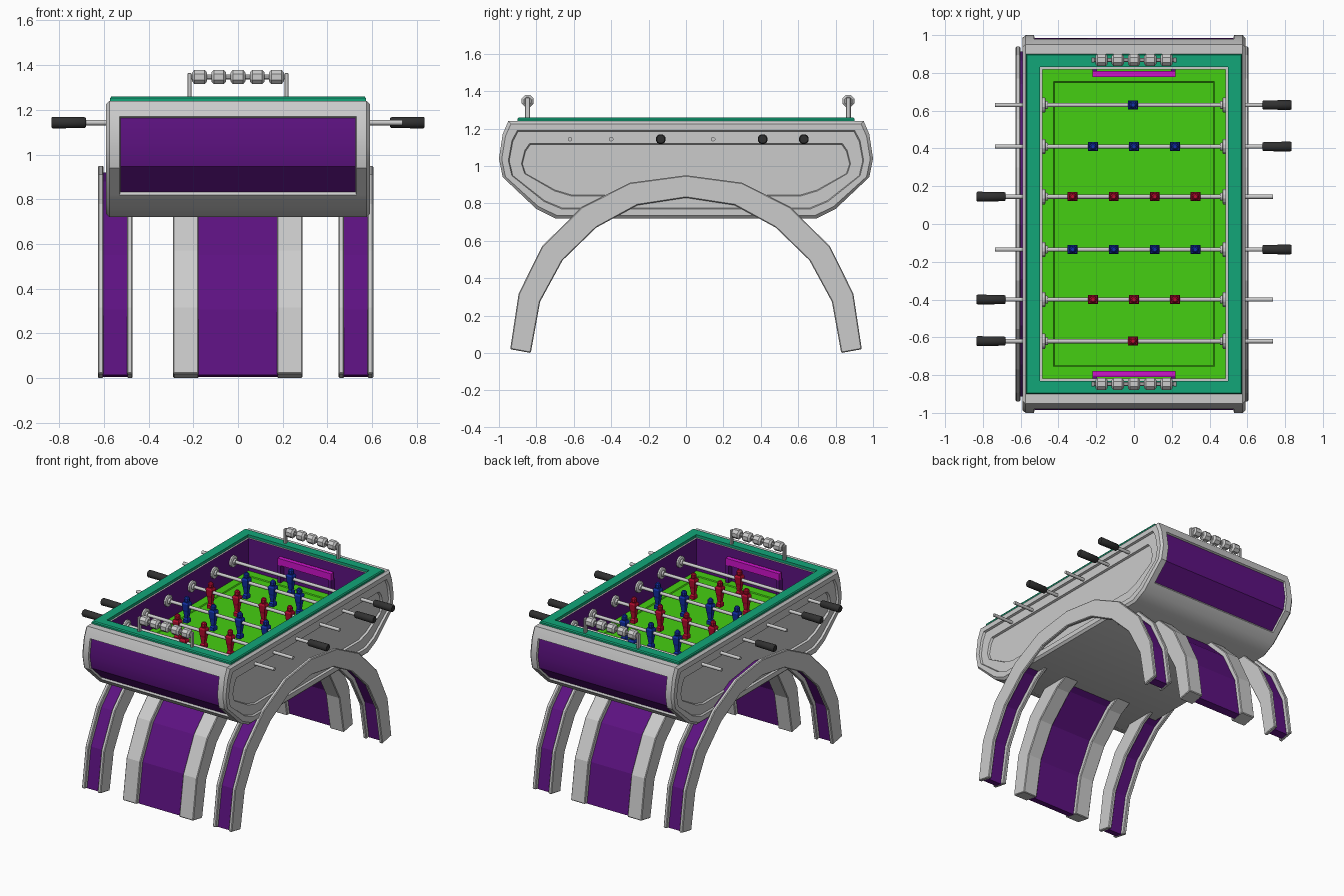
import bpy, bmesh
from math import cos, sin, pi, copysign

if "Cube" in bpy.data.objects:
    bpy.data.objects.remove(bpy.data.objects["Cube"])


def mat(name, r, g, b):
    m = bpy.data.materials.new(name)
    m.diffuse_color = (r, g, b, 1)
    m.use_nodes = True
    m.node_tree.nodes["Principled BSDF"].inputs["Base Color"].default_value = m.diffuse_color
    return m


PURPLE = mat("purple", 0.11, 0.006, 0.22)
TEAL = mat("teal", 0.006, 0.38, 0.19)
GREEN = mat("green", 0.06, 0.62, 0.006)
MAGENTA = mat("magenta", 0.62, 0.006, 0.6)
RED = mat("red", 0.5, 0.004, 0.03)
BLUE = mat("blue", 0.006, 0.03, 0.4)
BLACK = mat("black", 0.03, 0.03, 0.03)


def loft_bm(rings, caps=True):
    """Skin a list of equal-length point rings."""
    bm = bmesh.new()
    vs = [[bm.verts.new(p) for p in r] for r in rings]
    n = len(rings[0])
    for a, b in zip(vs, vs[1:]):
        for i in range(n):
            j = (i + 1) % n
            bm.faces.new((a[i], a[j], b[j], b[i]))
    if caps:
        bm.faces.new(vs[0])
        bm.faces.new(vs[-1])
    bmesh.ops.recalc_face_normals(bm, faces=bm.faces)
    return bm


def finish(bm, name, mats=(), smooth=None, bevel=0):
    me = bpy.data.meshes.new(name)
    bm.to_mesh(me)
    bm.free()
    ob = bpy.data.objects.new(name, me)
    bpy.context.collection.objects.link(ob)
    for m in mats:
        me.materials.append(m)
    if smooth:
        bpy.ops.object.select_all(action='DESELECT')
        ob.select_set(True)
        bpy.context.view_layer.objects.active = ob
        bpy.ops.object.shade_smooth_by_angle(angle=smooth)
    if bevel:
        md = ob.modifiers.new("bevel", 'BEVEL')
        md.width, md.segments = bevel, 1
    return ob


def rect(hx, hy, z, cx=0, cy=0):
    return [(cx - hx, cy - hy, z), (cx + hx, cy - hy, z), (cx + hx, cy + hy, z), (cx - hx, cy + hy, z)]


def box(name, cx, cy, hx, hy, z0, z1, mats=(), bevel=0):
    return finish(loft_bm([rect(hx, hy, z0, cx, cy), rect(hx, hy, z1, cx, cy)]), name, mats, bevel=bevel)


def lathe_x(name, stations, y, z, n=12, mats=(), smooth=0.7):
    """Turned part along x from (x, radius) stations."""
    rings = [[(x, y + r * cos(2 * pi * (i + .5) / n), z + r * sin(2 * pi * (i + .5) / n)) for i in range(n)]
             for x, r in stations]
    return finish(loft_bm(rings), name, mats, smooth)


# Cabinet: side profile lofted across x, stepped recesses on both sides
half = [(.70, .72), (.80, .77), (.853, .82), (.98, .94), (1.0, 1.04), (.98, 1.17), (.95, 1.24)]
profile = half + [(-y, z) for y, z in reversed(half)]
side = [(.56, .125), (.575, .12), (.575, .055), (.59, .05), (.59, .015), (.575, 0), (.53, 0)]
stations = [(-x, i) for x, i in side] + list(reversed(side))
bm = loft_bm([[(x, y * (1 - i), .98 + (z - .98) * (1 - i / .26)) for y, z in profile] for x, i in stations])
mid = [f for f in bm.faces if abs(f.calc_center_median().x) < .01]
panels = [f for f in mid if abs(f.calc_center_median().y) > .8 and .82 < f.calc_center_median().z < 1.17]
top = [f for f in mid if f.calc_center_median().z > 1.23][0]
# recessed purple end panels
bmesh.ops.inset_region(bm, faces=panels, thickness=.004, depth=-.014, use_even_offset=True)
for f in panels:
    f.material_index = 1
# playing cavity
bmesh.ops.inset_region(bm, faces=[top], thickness=.03)
for v in top.verts:
    v.co = (copysign(.485, v.co.x), copysign(.818, v.co.y), 1.24)
walls = bmesh.ops.inset_region(bm, faces=[top], thickness=.001)['faces']
for v in top.verts:
    v.co = (copysign(.485, v.co.x), copysign(.818, v.co.y), .985)
for f in walls:
    f.material_index = 1
grey = bpy.data.materials.new("grey")
finish(bm, "cabinet", (grey, PURPLE), smooth=0.6)

# Teal top frame
frame = [rect(.572, .9, 1.238), rect(.572, .9, 1.252), rect(.566, .894, 1.26),
         rect(.497, .83, 1.26), rect(.497, .83, 1.238), rect(.572, .9, 1.238)]
bm = loft_bm(frame, caps=False)
bmesh.ops.remove_doubles(bm, verts=bm.verts, dist=1e-5)
bmesh.ops.recalc_face_normals(bm, faces=bm.faces)
finish(bm, "top_frame", (TEAL,))

# Green field with a slightly sunken middle
finish(loft_bm([rect(.485, .818, .986), rect(.485, .818, 1.0), rect(.425, .755, 1.0), rect(.42, .75, .994)]),
       "playing_field", (GREEN,))

# Goals and score counters at both ends
for s, end in ((-1, "front"), (1, "back")):
    box(end + "_goal_bar", 0, s * .793, .22, .016, 1.13, 1.18, (MAGENTA,))
    for k in (-1, 1):
        box(end + "_goal_post", k * .208, s * .797, .012, .02, 1.0, 1.13, (PURPLE,))
    cy = .868 if s > 0 else -.847
    for k in (-1, 1):
        box(end + "_counter_post", k * .217, cy, .009, .013, 1.25, 1.365, bevel=.003)
    lathe_x(end + "_counter_bar", [(-.225, .011), (.225, .011)], cy, 1.347, 8)
    for i in range(-2, 3):
        c = i * .086
        lathe_x(end + "_counter_bead", [(c - .033, .022), (c - .022, .035), (c + .022, .035), (c + .033, .022)],
                cy, 1.347, 8, smooth=None)


# Player figure: tapered body plus head
def player(x, y, m):
    body = [(.017, .022, 1.025), (.017, .022, 1.05), (.013, .012, 1.06), (.019, .016, 1.105),
            (.021, .02, 1.12), (.026, .024, 1.165), (.02, .018, 1.177)]
    finish(loft_bm([rect(hx, hy, z, x, y) for hx, hy, z in body]), "player_body", (m,))
    head = [(.01, 1.172), (.02, 1.183), (.02, 1.203), (.011, 1.214)]
    finish(loft_bm([[(x + r * cos(k * pi / 4), y + r * sin(k * pi / 4), z) for k in range(8)] for r, z in head]),
           "player_head", (m,))


# Rods with handles, wall bushings and players
FOUR, THREE, ONE = (-.325, -.107, .11, .325), (-.217, 0, .217), (-.005,)
RZ = 1.143
for y, s, m, xs in ((.63, 1, BLUE, ONE), (.41, 1, BLUE, THREE), (.145, -1, RED, FOUR),
                    (-.135, 1, BLUE, FOUR), (-.40, -1, RED, THREE), (-.62, -1, RED, ONE)):
    lathe_x("rod", [(-s * .735, .012), (s * .70, .012)], y, RZ, 10)
    lathe_x("handle", [(s * .68, .02), (s * .686, .025), (s * .828, .027), (s * .835, .022)], y, RZ, 12, (BLACK,))
    for k in (-1, 1):
        lathe_x("bushing", [(k * .488, .042), (k * .472, .042), (k * .468, .036), (k * .468, .022), (k * .455, .02)],
                y, RZ, 12, smooth=0.5)
    for x in xs:
        player(x, y, m)

# Arched legs: two grey flanges joined by a recessed purple web
outer = [(.94, .02), (.895, .317), (.77, .57), (.557, .78), (.30, .91), (0, .95)]
inner = [(.83, 0), (.78, .274), (.66, .495), (.48, .67), (.26, .79), (0, .83)]


def arch(name, x0, x1, a, b, mats=(), bevel=0):
    """Arch strip between depth fractions a (outer) and b (inner)."""
    pairs = list(zip(outer, inner))
    pairs += [((-o[0], o[1]), (-i[0], i[1])) for o, i in reversed(pairs[:-1])]
    rings = []
    for o, i in pairs:
        p, q = [(o[0] + (i[0] - o[0]) * t, o[1] + (i[1] - o[1]) * t) for t in (a, b)]
        rings.append([(x0, *p), (x1, *p), (x1, *q), (x0, *q)])
    finish(loft_bm(rings), name, mats, bevel=bevel)


for name, c, w, t in (("left_leg", -.549, .078, .026), ("right_leg", .527, .078, .026), ("middle_leg", -.001, .29, .115)):
    arch(name + "_flange", c - w, c - w + t, 0, 1, bevel=.005)
    arch(name + "_flange", c + w - t, c + w, 0, 1, bevel=.005)
    arch(name + "_web", c - w + t - .004, c + w - t + .004, .25, .75, (PURPLE,))
